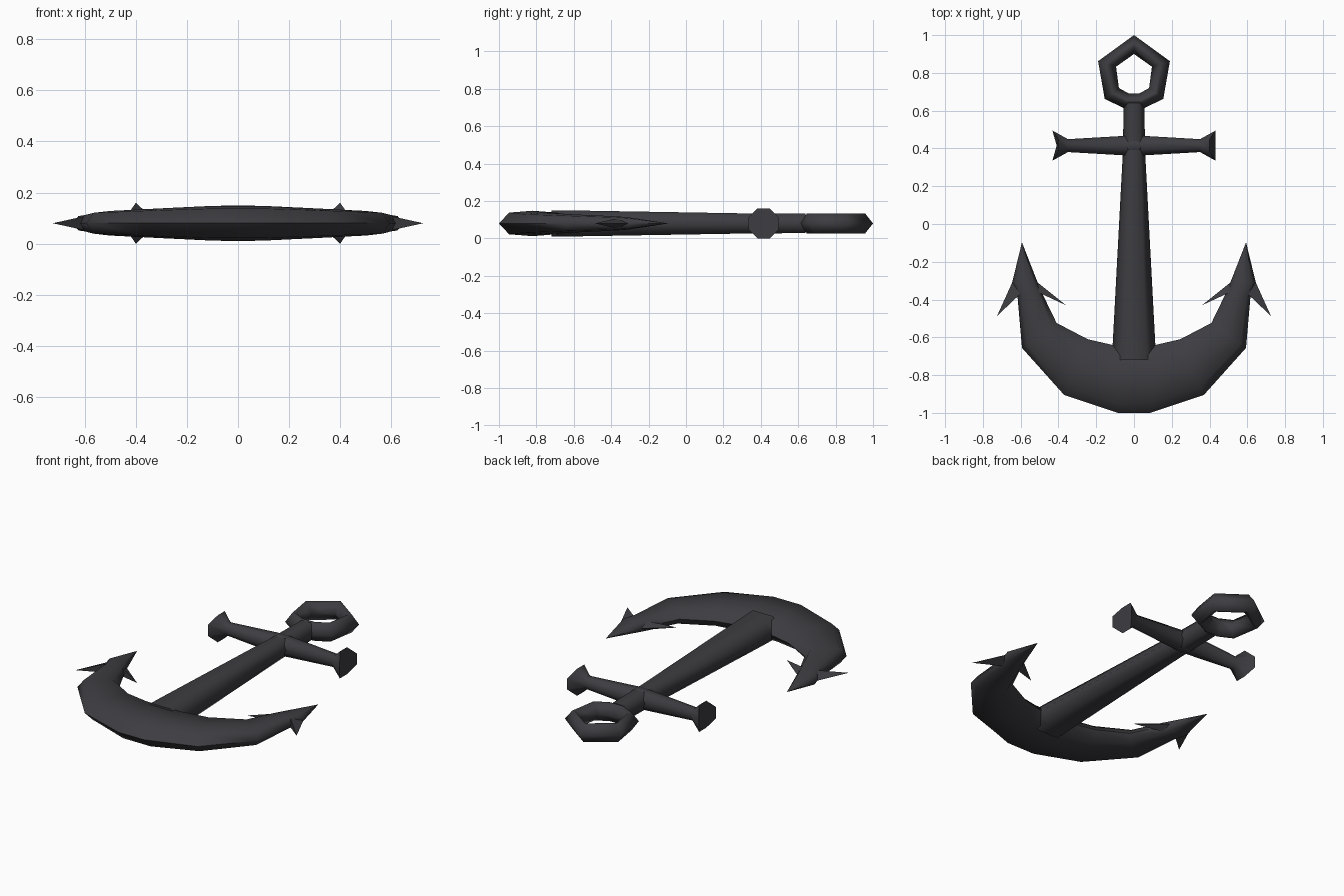
import bpy, bmesh, math
from mathutils import Vector

if "Cube" in bpy.data.objects:
    bpy.data.objects.remove(bpy.data.objects["Cube"])

ZC = 0.08  # mid-plane height
iron = bpy.data.materials.new("dark iron")
iron.diffuse_color = (0.047, 0.046, 0.053, 1)
iron.use_nodes = True
iron.node_tree.nodes["Principled BSDF"].inputs["Base Color"].default_value = iron.diffuse_color


def finish(name, bm, angle=70):
    bmesh.ops.recalc_face_normals(bm, faces=bm.faces)
    me = bpy.data.meshes.new(name)
    bm.to_mesh(me)
    bm.free()
    me.materials.append(iron)
    ob = bpy.data.objects.new(name, me)
    bpy.context.collection.objects.link(ob)
    bpy.ops.object.select_all(action='DESELECT')
    ob.select_set(True)
    bpy.context.view_layer.objects.active = ob
    bpy.ops.object.shade_smooth_by_angle(angle=math.radians(angle))
    return ob


def loft(name, rings, closed=False, angle=70):
    """Skin a list of equal-length point rings."""
    bm = bmesh.new()
    vs = [[bm.verts.new(p) for p in r] for r in rings]
    n = len(vs[0])
    pairs = list(zip(vs, vs[1:])) + ([(vs[-1], vs[0])] if closed else [])
    for a, b in pairs:
        for i in range(n):
            j = (i + 1) % n
            bm.faces.new((a[i], a[j], b[j], b[i]))
    if not closed:
        bm.faces.new(vs[0])
        bm.faces.new(vs[-1])
    return finish(name, bm, angle)


def section(a, b, h, f=0.15, k=0.85):
    """Flat faceted section between plan points a and b, half-height h."""
    a, b = Vector((*a, ZC)), Vector((*b, ZC))
    up = Vector((0, 0, h))
    p, m, q = a.lerp(b, f), a.lerp(b, 0.5), a.lerp(b, 1 - f)
    return [a, p + up * k, m + up, q + up * k, b, q - up * k, m - up, p - up * k]


def flip(p):
    return (-p[0], p[1])


# curved arms ending in pointed tips
half = [((0.115, -0.64), (0.085, -1.0), 0.068),
        ((0.245, -0.61), (0.37, -0.905), 0.058),
        ((0.41, -0.524), (0.593, -0.656), 0.048),
        ((0.487, -0.365), (0.617, -0.38), 0.038),
        ((0.51, -0.31), (0.645, -0.31), 0.033),
        ((0.592, -0.10), (0.594, -0.10), 0.001)]
stations = [(flip(a), flip(b), h) for a, b, h in reversed(half)] + half
loft("arms", [section(*s) for s in stations])

# fluke barbs
for s, side in ((1, "right"), (-1, "left")):
    for name, top, notch, apex in (
            ("outer", (0.645, -0.31), (0.622, -0.365), (0.725, -0.487)),
            ("inner", (0.51, -0.31), (0.487, -0.36), (0.36, -0.43))):
        bm = bmesh.new()
        for x, y in (top, notch, apex):
            bm.verts.new((s * x, y, ZC))
        for dz in (-0.035, 0.035):
            bm.verts.new((s * 0.565, -0.335, ZC + dz))
        bmesh.ops.convex_hull(bm, input=bm.verts)
        finish(f"{side}_{name}_barb", bm)

# tapered shank
loft("shank", [section((-w, y), (w, y), h, 0.22, 1.0) for y, w, h in
               ((-0.72, 0.118, 0.07), (-0.64, 0.113, 0.07),
                (0.36, 0.06, 0.053), (0.64, 0.054, 0.052))])

# angular eye ring
eye = [((0.03, 0.692), (0.05, 0.612)), ((0.08, 0.72), (0.155, 0.662)),
       ((0.095, 0.833), (0.19, 0.862))]
loop = eye + [((0, 0.90), (0, 1.0))] + [(flip(a), flip(b)) for a, b in reversed(eye)]
loft("eye_ring", [section(a, b, 0.053, 0.42, 1.0) for a, b in loop], closed=True)


# cross stock with flared ends
def octagon(x, r, dx=0.0):
    pts = []
    for i in range(8):
        t = math.radians(22.5 + 45 * i)
        bulge = dx if abs(math.cos(t)) > 0.7 else 0
        pts.append((x + bulge, 0.415 + r * math.cos(t), ZC + r * math.sin(t)))
    return pts


loft("stock", [octagon(-0.40, 0.0866, -0.032), octagon(-0.35, 0.037), octagon(0, 0.059),
               octagon(0.35, 0.037), octagon(0.40, 0.0866, 0.032)], angle=60)
